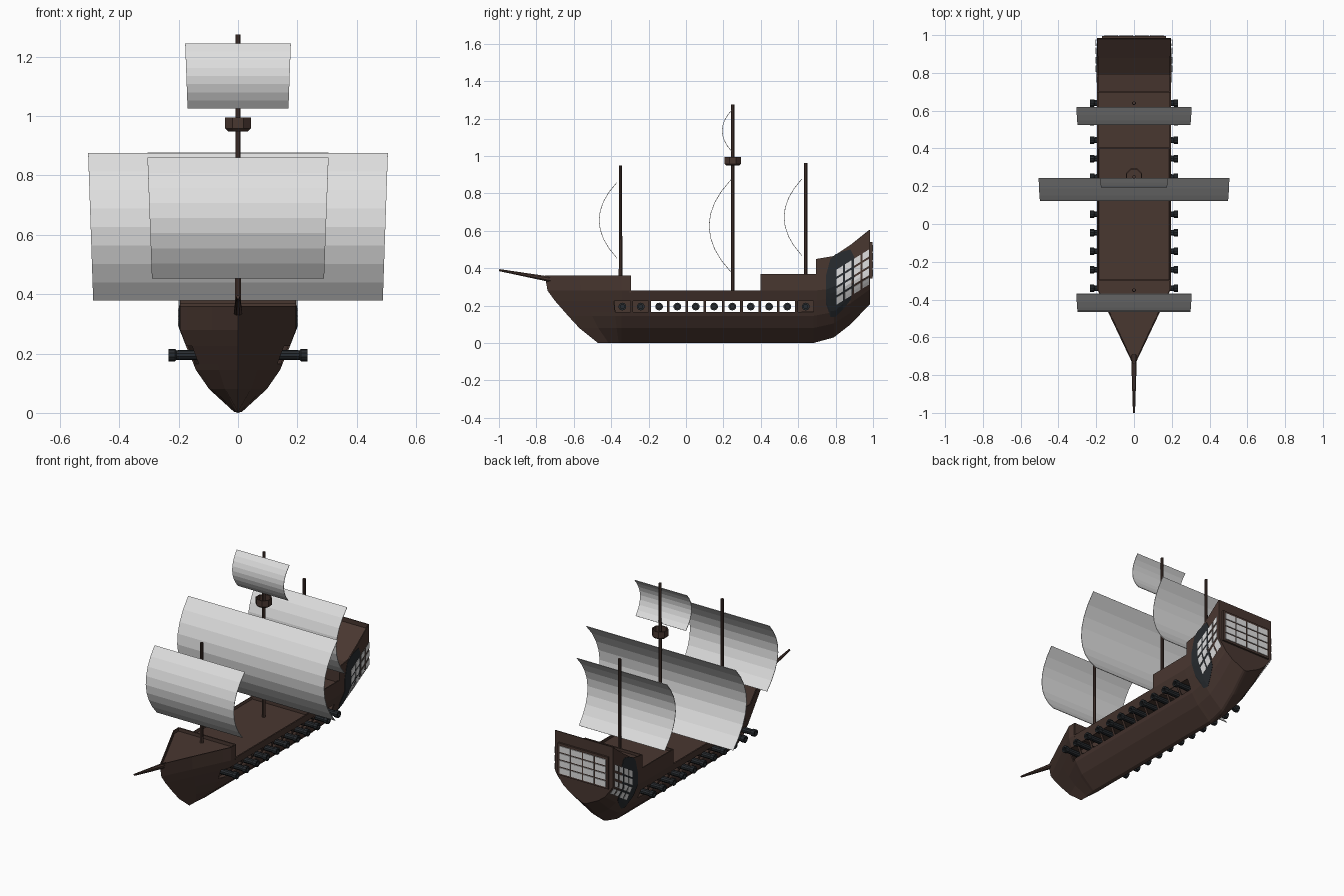
import bpy, bmesh, math
from mathutils import Vector

if "Cube" in bpy.data.objects:
    bpy.data.objects.remove(bpy.data.objects["Cube"])


def material(name, rgb):
    m = bpy.data.materials.new(name)
    m.diffuse_color = (*rgb, 1)
    m.use_nodes = True
    m.node_tree.nodes["Principled BSDF"].inputs["Base Color"].default_value = m.diffuse_color
    return m


WOOD = material("dark_wood", (0.066, 0.038, 0.030))
IRON = material("charcoal_iron", (0.021, 0.025, 0.029))
CLOTH = material("sail_cloth", (0.74, 0.74, 0.74))


def finish(name, bm, mat, thickness=0):
    bmesh.ops.remove_doubles(bm, verts=bm.verts, dist=1e-5)
    bmesh.ops.recalc_face_normals(bm, faces=bm.faces)
    me = bpy.data.meshes.new(name)
    bm.to_mesh(me)
    bm.free()
    me.materials.append(mat)
    ob = bpy.data.objects.new(name, me)
    bpy.context.collection.objects.link(ob)
    if thickness:
        s = ob.modifiers.new("thickness", "SOLIDIFY")
        s.thickness = thickness
    return ob


def grid(bm, rows):
    """Skin a table of points with quads."""
    vs = [[bm.verts.new(p) for p in r] for r in rows]
    for a, b in zip(vs, vs[1:]):
        for i in range(len(a) - 1):
            bm.faces.new((a[i], a[i + 1], b[i + 1], b[i]))


def lathe(name, profile, mat, origin, axis, sides=8):
    """Revolve (radius, distance) points about an axis through origin."""
    q = Vector(axis).to_track_quat("Z", "Y")
    bm = bmesh.new()
    rows = []
    for r, h in profile:
        ring = []
        for k in range(sides + 1):
            a = 2 * math.pi * (k + 0.5) / sides
            ring.append(Vector(origin) + q @ Vector((r * math.cos(a), r * math.sin(a), h)))
        rows.append(ring)
    grid(bm, rows)
    bmesh.ops.dissolve_degenerate(bm, dist=1e-6, edges=bm.edges)
    return finish(name, bm, mat)


def box(name, lo, hi, mat):
    bm = bmesh.new()
    bmesh.ops.create_cube(bm, size=1)
    for v in bm.verts:
        v.co = Vector([l + (c + 0.5) * (h - l) for c, l, h in zip(v.co, lo, hi)])
    return finish(name, bm, mat)


def interp(x, pts):
    if x <= pts[0][0]:
        return pts[0][1]
    for (a, va), (b, vb) in zip(pts, pts[1:]):
        if x <= b:
            return va + (vb - va) * (x - a) / (b - a)
    return pts[-1][1]


# Hull lines: section (height, half width), keel rise at stern, stem rake, rail height
SECTION = [(0, 0), (0.004, 0.014), (0.08, 0.097), (0.145, 0.142),
           (0.165, 0.150), (0.225, 0.175), (0.28, 0.195)]
KEEL = [(0.68, 0), (0.79, 0.03), (0.88, 0.10), (0.985, 0.21)]
STEM = [(0, -0.47), (0.08, -0.57), (0.145, -0.63), (0.225, -0.70), (0.28, -0.74), (0.36, -0.755)]
BOW, FORE, QUARTER, POOP = -0.345, -0.298, 0.402, 0.70
RAIL = [(POOP, 0.45), (0.79, 0.465), (0.88, 0.525), (0.985, 0.605)]
PORTS = [-0.34 + 0.098 * k for k in range(11)]


def half_width(y, z):
    k = interp(y, KEEL)
    return interp((z - k) / (1 - 2.2 * k), SECTION)


def column(y, top, t=0):
    """One hull rib: t pulls it from the shoulder to the stem."""
    k = interp(y, KEEL)
    pts = [(w, k + h * (1 - 2.2 * k)) for h, w in SECTION] + [(0.195, top)]
    return [(w * (1 - t), y + t * (interp(z, STEM) - y), z) for w, z in pts]


# Hull shell with open gun ports
ribs = [column(BOW, 0.36, t) for t in (1, 0.55, 0.115, 0)]
ribs += [column(FORE, 0.36), column(FORE, 0.28)]
edges = sorted([p + s for p in PORTS for s in (-0.042, 0.042)])
for y in edges[2:]:
    if abs(y - QUARTER) < 0.003:
        ribs += [column(QUARTER, 0.28), column(QUARTER, 0.37)]
    else:
        ribs.append(column(y, 0.28 if y < QUARTER else 0.37))
ribs += [column(POOP, 0.37)] + [column(y, z) for y, z in RAIL]
bm = bmesh.new()
ends = []
for side in (1, -1):
    vs = [[bm.verts.new((side * x, y, z)) for x, y, z in r] for r in ribs]
    ends.append(vs[-1])
    for a, b in zip(vs, vs[1:]):
        for i in range(len(a) - 1):
            quad = (a[i], b[i], b[i + 1], a[i + 1])
            mid = sum(v.co.y for v in quad) / 4
            port = i == 4 and any(abs(mid - p) < 0.042 for p in PORTS)
            step = abs(a[i].co.y - b[i].co.y) < 1e-4
            flat = i == 6 and max(a[7].co.z, b[7].co.z) < 0.285
            if not (port or step or flat):
                bm.faces.new(quad)
bm.faces.new(ends[0] + ends[1][:0:-1])  # transom
bmesh.ops.remove_doubles(bm, verts=bm.verts, dist=1e-5)
bmesh.ops.dissolve_degenerate(bm, dist=1e-5, edges=bm.edges)
finish("hull", bm, WOOD, 0.006)

# Stepped decks with bulkheads
deck = [(-0.745, 0.34, 0.002), (BOW, 0.34, 0.192), (FORE, 0.34, 0.194), (FORE, 0.268, 0.19),
        (QUARTER, 0.268, 0.19), (QUARTER, 0.355, 0.194), (POOP, 0.355, 0.194),
        (POOP, 0.435, 0.194), (0.79, 0.445, 0.194), (0.88, 0.505, 0.194), (0.983, 0.58, 0.194)]
bm = bmesh.new()
grid(bm, [[(-w, y, z), (w, y, z)] for y, z, w in deck])
finish("decks", bm, WOOD)
for name, y in (("fore_bulkhead", FORE), ("quarter_bulkhead", QUARTER), ("poop_bulkhead", POOP)):
    top = {FORE: 0.36, QUARTER: 0.37, POOP: 0.45}[y]
    box(name, (-0.194, y - 0.004, top - 0.09), (0.194, y + 0.004, top), WOOD)

# Inner holds that block the view through the end ports
box("fore_hold", (-0.09, -0.40, 0.14), (0.09, -0.19, 0.25), WOOD)
box("aft_hold", (-0.09, 0.595, 0.14), (0.09, 0.70, 0.25), WOOD)

# Cannons
barrel = [(0, 0.07), (0.019, 0.07), (0.016, 0.208), (0.021, 0.212),
          (0.021, 0.234), (0.011, 0.234), (0.011, 0.20), (0, 0.20)]
for i, y in enumerate(PORTS):
    for side, label in ((1, "right"), (-1, "left")):
        lathe(f"cannon_{label}_{i + 1}", barrel, IRON, (0, y, 0.195), (side, 0, 0), 10)

# Stern side galleries: dark plate and slanted window panes following the hull
PLATE = [(0.748, 0.21, 0.36), (0.772, 0.14, 0.45), (0.80, 0.14, 0.475),
         (0.84, 0.18, 0.49), (0.88, 0.23, 0.50), (0.90, 0.32, 0.46)]
for side, label in ((1, "right"), (-1, "left")):
    bm = bmesh.new()
    rows = []
    for y, lo, hi in PLATE:
        zs = [lo + (hi - lo) * k / 10 for k in range(11)]
        rows.append([(side * (half_width(y, z) + 0.004), y, z) for z in zs])
    grid(bm, rows)
    finish(f"gallery_plate_{label}", bm, IRON, 0.002)
    bm = bmesh.new()
    for c in range(4):
        for r in range(4):
            y0 = 0.805 + 0.044 * c + (0.006 if c > 1 else 0)
            rows = []
            for y in (y0, y0 + 0.035):
                z0 = 0.205 + 0.62 * (y - 0.805) + 0.05 * r
                rows.append([(side * (half_width(y, z) + 0.008), y, z)
                             for z in (z0, z0 + 0.019, z0 + 0.038)])
            grid(bm, rows)
    finish(f"gallery_windows_{label}", bm, CLOTH, 0.002)

# Transom windows
box("transom_frame", (-0.17, 0.98, 0.345), (0.17, 0.996, 0.54), WOOD)
for c in range(4):
    for r in range(4):
        x, z = -0.156 + 0.08 * c, 0.357 + 0.044 * r
        box(f"transom_window_{c}_{r}", (x, 0.99, z), (x + 0.072, 1.0, z + 0.036), CLOTH)

# Masts, crow's nest and bowsprit
for name, y, z0, z1 in (("fore_mast", -0.35, 0.33, 0.95), ("main_mast", 0.25, 0.26, 1.275),
                        ("mizzen_mast", 0.64, 0.35, 0.962)):
    lathe(name, [(0, z0), (0.0105, z0), (0.009, z1), (0, z1)], WOOD, (0, y, 0), (0, 0, 1))
lathe("crows_nest", [(0, 0.948), (0.036, 0.948), (0.047, 0.958), (0.047, 0.996), (0.040, 0.996),
                     (0.040, 0.962), (0, 0.962)], WOOD, (0, 0.25, 0), (0, 0, 1))
lathe("bowsprit", [(0, 0), (0.006, 0), (0.015, 0.26), (0.015, 0.31), (0, 0.31)], WOOD,
      (0, -0.999, 0.39), (0, 1, -0.18))


# Billowing square sails
def sail(name, y, top, bottom, belly, w_top, w_bottom, n=8):
    bm = bmesh.new()
    rows = []
    for k in range(n + 1):
        t = k / n
        w = w_top + (w_bottom - w_top) * t
        yy = y - belly * 4 * t * (1 - t)
        rows.append([(x, yy, top + (bottom - top) * t) for x in (-w, 0, w)])
    grid(bm, rows)
    finish(name, bm, CLOTH, 0.003)


sail("main_sail", 0.24, 0.875, 0.378, 0.118, 0.505, 0.488)
sail("main_topsail", 0.242, 1.245, 1.025, 0.05, 0.178, 0.170)
sail("fore_sail", -0.37, 0.86, 0.453, 0.096, 0.305, 0.290)
sail("mizzen_sail", 0.618, 0.878, 0.467, 0.095, 0.305, 0.290)
